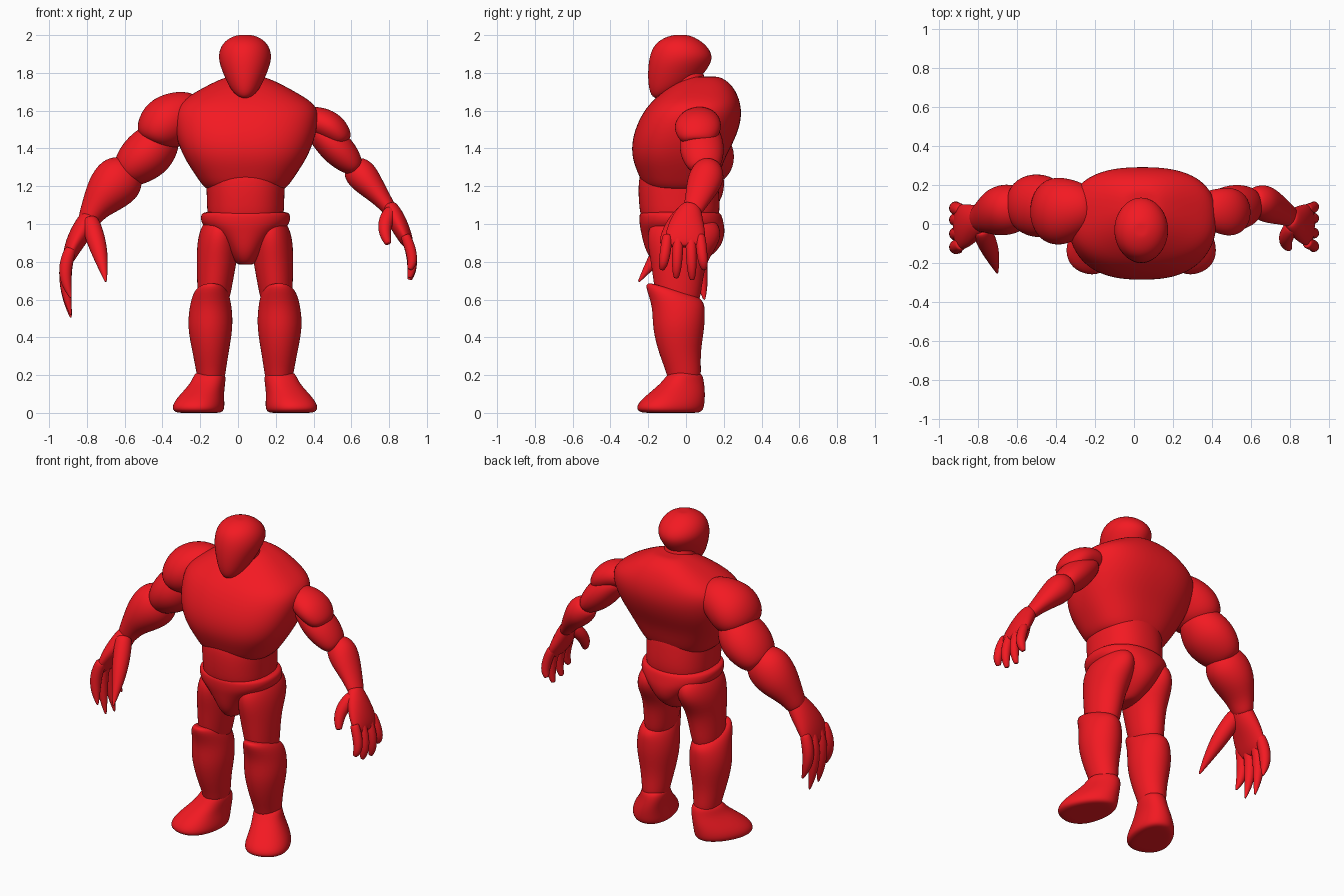
import bpy, bmesh, math
from mathutils import Vector

MID = 0.04
red = bpy.data.materials.new("red")
red.diffuse_color = (0.9, 0.01, 0.016, 1)


def outline(n, power):
    # Unit superellipse, enlarged to offset subdivision shrinkage
    k = 3 / (2 + math.cos(2 * math.pi / n))
    f = lambda c: math.copysign(abs(c) ** (2 / power), c) * k
    return [(f(math.cos(2 * math.pi * (i + .5) / n)), f(math.sin(2 * math.pi * (i + .5) / n))) for i in range(n)]


def skin(name, rings):
    # Bridge rings of points, cap both ends, subdivide and smooth
    def inner(ring):
        c = sum(ring, Vector()) / len(ring)
        return [c + (p - c) * 0.6 for p in ring]
    rings = [inner(rings[0])] + rings + [inner(rings[-1])]
    bm = bmesh.new()
    vs = [[bm.verts.new(p) for p in r] for r in rings]
    n = len(vs[0])
    for a, b in zip(vs, vs[1:]):
        for i in range(n):
            j = (i + 1) % n
            bm.faces.new((a[i], a[j], b[j], b[i]))
    bm.faces.new(vs[0])
    bm.faces.new(vs[-1])
    bmesh.ops.recalc_face_normals(bm, faces=bm.faces)
    for f in bm.faces:
        f.smooth = True
    me = bpy.data.meshes.new(name)
    bm.to_mesh(me)
    bm.free()
    me.materials.append(red)
    ob = bpy.data.objects.new(name, me)
    bpy.context.collection.objects.link(ob)
    m = ob.modifiers.new("smooth", 'SUBSURF')
    m.levels = m.render_levels = 2


def stack(name, levels, power=2, taper=0, turn=0, n=20):
    # Levels: z, centre x, half width, front y, back y, optional forward tilt
    rings = []
    ca, sa = math.cos(turn), math.sin(turn)
    for z, cx, rx, y0, y1, *t in levels:
        tilt, cy, ry = (t[0] if t else 0), (y0 + y1) / 2, (y1 - y0) / 2
        ring = []
        for u, v in outline(n, power):
            px, py = u * rx * (1 - taper * v), v * ry
            ring.append(Vector((cx + px * ca - py * sa, cy + px * sa + py * ca, z + tilt * (cy + py))))
        rings.append(ring)
    skin(name, rings)


def tube(name, path, n=16):
    # Path: x, y, z, radius along y, optional radius across
    pts = [Vector(p[:3]) for p in path]
    rings = []
    for i, p in enumerate(path):
        t = (pts[min(i + 1, len(pts) - 1)] - pts[max(i - 1, 0)]).normalized()
        u = Vector((0, 1, 0))
        u = (u - t * u.dot(t)).normalized()
        v = t.cross(u)
        rings.append([pts[i] + u * a * p[3] + v * b * p[-1] for a, b in outline(n, 2)])
    skin(name, rings)


# Head and neck
stack("head", [(1.735, .037, .055, -.15, .07, .5), (1.76, .037, .085, -.187, .10, .45),
               (1.81, .037, .115, -.202, .13, .3), (1.88, .037, .145, -.2, .14, .1),
               (1.945, .037, .128, -.175, .11), (1.985, .037, .085, -.12, .055),
               (2.0, .037, .04, -.07, .01)])
stack("neck", [(1.62, .037, .12, -.09, .13), (1.72, .037, .095, -.075, .11), (1.82, .037, .09, -.08, .09)])

# Torso
stack("chest", [(1.175, MID, .19, -.18, .12), (1.20, MID, .225, -.225, .15), (1.26, MID, .265, -.25, .175),
                (1.35, MID, .325, -.287, .205), (1.45, MID, .365, -.285, .26),
                (1.55, MID + .003, .383, -.25, .293), (1.63, MID + .003, .375, -.2, .29),
                (1.69, MID, .28, -.135, .27), (1.745, MID, .18, -.06, .235),
                (1.78, MID, .10, .02, .18)], power=2.5, n=28)
stack("waist", [(1.0, MID, .20, -.235, .17), (1.1, MID, .203, -.248, .18),
                (1.2, MID, .207, -.253, .17), (1.3, MID, .207, -.24, .16)], power=2.3)
stack("briefs", [(1.065, MID, .218, -.235, .17), (1.052, MID, .237, -.247, .188), (1.0, MID, .236, -.246, .2),
                 (.96, MID, .185, -.238, .205), (.9, MID, .125, -.225, .195),
                 (.84, MID, .088, -.205, .15), (.785, MID, .045, -.16, .06)], power=2.2)

# Legs, mirrored about the body's middle
for side, s in (("right", -1), ("left", 1)):
    at = lambda off: .037 + s * off
    stack(side + "_thigh", [(.57, at(.168), .08, -.15, .07), (.68, at(.16), .093, -.17, .085),
                            (.8, at(.15), .105, -.185, .105), (.9, at(.142), .112, -.205, .18),
                            (.98, at(.135), .10, -.2, .185), (1.03, at(.13), .07, -.15, .14)])
    stack(side + "_shin", [(.17, at(.18), .07, -.095, .075), (.22, at(.18), .078, -.105, .08),
                           (.32, at(.182), .095, -.145, .075), (.45, at(.184), .12, -.178, .098),
                           (.55, at(.182), .113, -.175, .10, -.1), (.61, at(.18), .097, -.215, .095, -.25),
                           (.635, at(.178), .075, -.205, .06, -.28)])
    stack(side + "_foot", [(0, at(.238), .11, -.24, .08), (.02, at(.24), .128, -.266, .098),
                           (.06, at(.235), .122, -.25, .104), (.11, at(.215), .10, -.19, .105),
                           (.16, at(.19), .085, -.13, .098), (.2, at(.182), .08, -.10, .09),
                           (.215, at(.182), .065, -.08, .07)], power=2.2, taper=.15, turn=s * math.radians(20))

# Large arm
tube("large_shoulder", [(-.21, .09, 1.61, .10, .09), (-.3, .08, 1.585, .15, .13), (-.385, .065, 1.535, .178, .15),
                        (-.44, .06, 1.465, .16, .12), (-.455, .06, 1.435, .11, .08)])
tube("large_upper_arm", [(-.38, .08, 1.48, .11, .10), (-.46, .09, 1.385, .168, .14),
                         (-.55, .1, 1.31, .155, .12), (-.605, .1, 1.255, .11, .08)])
tube("large_forearm", [(-.565, .09, 1.3, .085, .085), (-.62, .08, 1.245, .13, .14), (-.70, .065, 1.16, .13, .12),
                       (-.765, .04, 1.075, .085, .07), (-.80, .025, 1.0, .065, .055)])
tube("large_palm", [(-.775, .03, 1.05, .06, .05), (-.815, .01, .98, .09, .06), (-.865, -.01, .9, .115, .05),
                    (-.897, -.02, .82, .115, .035), (-.905, -.02, .79, .09, .02)])
tube("large_thumb", [(-.785, -.02, 1.02, .05), (-.75, -.10, .91, .052), (-.722, -.17, .81, .036),
                     (-.70, -.25, .695, .006)], n=10)
for i, (y, tip) in enumerate(((-.105, .61), (-.045, .52), (.02, .505), (.072, .60))):
    tube(f"large_finger_{i + 1}", [(-.885, y, .87, .032), (-.917, y * 1.1, .78, .036),
                                   (-.912, y * 1.2, .5 * (.76 + tip), .03), (-.885, y * 1.35, tip, .006)], n=10)

# Small arm
tube("small_shoulder", [(.35, .08, 1.55, .09, .07), (.43, .07, 1.545, .115, .08), (.5, .06, 1.51, .127, .082),
                        (.55, .06, 1.455, .10, .062), (.562, .06, 1.435, .065, .04)])
tube("small_upper_arm", [(.40, .08, 1.51, .09, .06), (.5, .08, 1.425, .122, .092),
                         (.572, .09, 1.35, .11, .082), (.622, .1, 1.295, .08, .052)])
tube("small_forearm", [(.605, .12, 1.31, .065, .065), (.65, .115, 1.265, .093, .088), (.7, .09, 1.205, .09, .072),
                       (.765, .06, 1.13, .065, .047), (.815, .03, 1.06, .05, .035)])
tube("small_palm", [(.8, .03, 1.1, .05, .038), (.83, .01, 1.04, .08, .05), (.87, 0, .96, .105, .045),
                    (.898, -.01, .9, .105, .033), (.905, -.01, .88, .08, .02)])
tube("small_thumb", [(.81, -.01, 1.07, .038), (.778, -.06, 1.01, .04), (.775, -.10, .95, .032),
                     (.795, -.125, .895, .018)], n=10)
for i, (y, tip) in enumerate(((-.098, .76), (-.04, .715), (.025, .705), (.075, .76))):
    tube(f"small_finger_{i + 1}", [(.885, y, .94, .028), (.918, y * 1.1, .86, .029),
                                   (.925, y * 1.22, .5 * (.82 + tip), .026), (.908, y * 1.3, tip, .014)], n=10)
